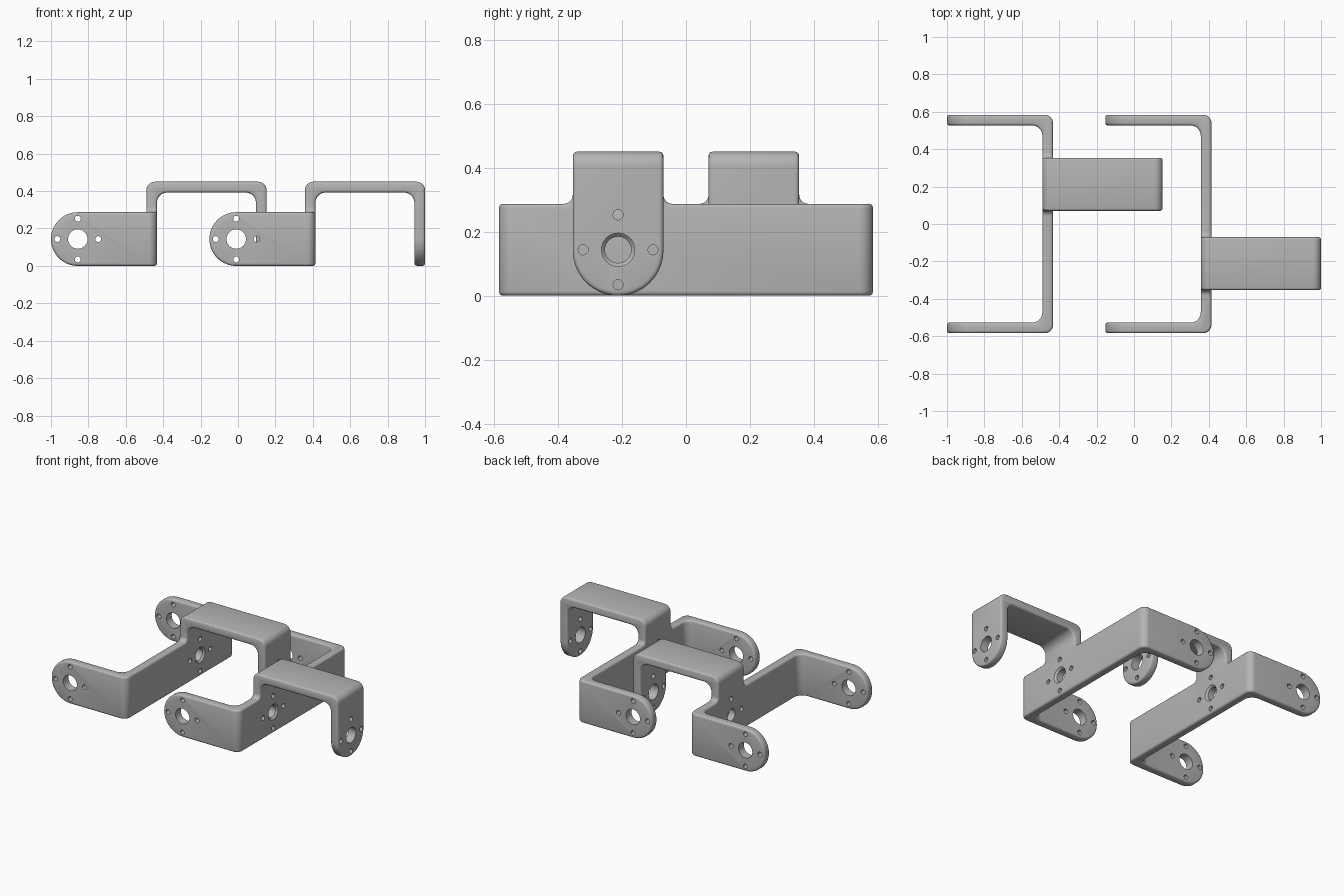
import bpy, bmesh, math
from mathutils import Vector

if "Cube" in bpy.data.objects:
    bpy.data.objects.remove(bpy.data.objects["Cube"], do_unlink=True)

# Shared dimensions of the two brackets
TIP, WEB_IN, WEB_OUT, LEG_IN, LEG_OUT = -1.0, -0.49, -0.433, 0.096, 0.153
HALF, ARM_IN = 0.584, 0.527
HEIGHT, TOP, TOP_IN = 0.287, 0.45, 0.392
TAB_Y, TAB_HALF = 0.212, 0.1415
R_OUT, R_IN, FLARE = 0.045, 0.055, 0.028
MID = HEIGHT / 2

gray = bpy.data.materials.new("plain gray")
gray.use_nodes = True
color = (0.46, 0.46, 0.46, 1)
gray.diffuse_color = color
gray.node_tree.nodes["Principled BSDF"].inputs["Base Color"].default_value = color


def rounded(corners, steps=8):
    """Outline with right-angle corners (a, b, optional radius) rounded off."""
    pts = []
    for i, c in enumerate(corners):
        p = Vector(c[:2])
        if len(c) == 2:
            pts.append(p)
            continue
        r = c[2]
        d1 = (Vector(corners[i - 1][:2]) - p).normalized()
        d2 = (Vector(corners[(i + 1) % len(corners)][:2]) - p).normalized()
        center = p + r * (d1 + d2)
        for k in range(steps + 1):
            t = math.pi / 2 * k / steps
            pts.append(center - r * (d2 * math.cos(t) + d1 * math.sin(t)))
    return [(round(p.x, 5), round(p.y, 5)) for p in pts]


def place(axis, a, b, depth):
    return {"x": (depth, a, b), "y": (a, depth, b), "z": (a, b, depth)}[axis]


def solid(name, bm):
    bmesh.ops.remove_doubles(bm, verts=bm.verts, dist=1e-4)
    bmesh.ops.recalc_face_normals(bm, faces=bm.faces)
    mesh = bpy.data.meshes.new(name)
    bm.to_mesh(mesh)
    bm.free()
    mesh.materials.append(gray)
    ob = bpy.data.objects.new(name, mesh)
    bpy.context.collection.objects.link(ob)
    return ob


def prism(name, pts, axis, lo, hi):
    """Extrude a flat outline along one axis."""
    clean = [p for i, p in enumerate(pts) if math.dist(p, pts[i - 1]) > 1e-4]
    bm = bmesh.new()
    rings = [[bm.verts.new(place(axis, a, b, d)) for a, b in clean] for d in (lo, hi)]
    for ring in rings:
        bm.faces.new(ring)
    n = len(clean)
    for i in range(n):
        j = (i + 1) % n
        bm.faces.new((rings[0][i], rings[0][j], rings[1][j], rings[1][i]))
    return solid(name, bm)


def drill(axis, a, b, lo, hi, r_lo, r_hi=None, sides=32):
    """Round or tapered hole cutter."""
    r_hi = r_hi or r_lo
    bm = bmesh.new()
    rings = []
    for d, r in ((lo, r_lo), (hi, r_hi)):
        angles = [2 * math.pi * k / sides for k in range(sides)]
        rings.append([bm.verts.new(place(axis, a + r * math.cos(t), b + r * math.sin(t), d))
                      for t in angles])
        bm.faces.new(rings[-1])
    for i in range(sides):
        j = (i + 1) % sides
        bm.faces.new((rings[0][i], rings[0][j], rings[1][j], rings[1][i]))
    return solid("hole_cutter", bm)


def apply(ob, mod):
    bpy.context.view_layer.objects.active = ob
    bpy.ops.object.modifier_apply(modifier=mod.name)


def combine(ob, other, operation):
    mod = ob.modifiers.new("combine", "BOOLEAN")
    mod.operation, mod.solver, mod.object = operation, "EXACT", other
    apply(ob, mod)
    bpy.data.objects.remove(other, do_unlink=True)


def bracket(name, side, shift):
    yc = TAB_Y * side
    y0, y1 = yc - TAB_HALF, yc + TAB_HALF

    # Wide channel: a web with two arms that end in half circles
    body = prism(name, rounded([
        (TIP - 0.1, HALF), (WEB_OUT, HALF, R_OUT), (WEB_OUT, -HALF, R_OUT),
        (TIP - 0.1, -HALF), (TIP - 0.1, -ARM_IN), (WEB_IN, -ARM_IN, R_IN),
        (WEB_IN, ARM_IN, R_IN), (TIP - 0.1, ARM_IN)]), "z", -0.1, 0.5)
    combine(body, prism("arm_outline", rounded([
        (TIP, 0, MID), (0, 0), (0, HEIGHT), (TIP, HEIGHT, MID)], 14), "y", -1, 1), "INTERSECT")

    # Narrow channel: bridge rising from the web, with one hanging rounded leg
    bridge = prism("bridge", rounded([
        (WEB_IN, 0.25), (WEB_IN, TOP, R_OUT), (LEG_OUT, TOP, R_OUT), (LEG_OUT, -0.1),
        (LEG_IN, -0.1), (LEG_IN, TOP_IN, R_IN), (WEB_OUT, TOP_IN, R_IN),
        (WEB_OUT, 0.25)]), "y", -1, 1)
    combine(bridge, prism("leg_outline", rounded([
        (y0, 1), (y0, 0, TAB_HALF), (y1, 0, TAB_HALF), (y1, 1)], 14), "x", -2, 2), "INTERSECT")

    # Flared foot where the bridge meets the web
    foot = prism("foot", rounded([
        (y0 - FLARE, 0.2), (y1 + FLARE, 0.2), (y1 + FLARE, HEIGHT), (y1, HEIGHT, FLARE),
        (y1, 0.33), (y0, 0.33), (y0, HEIGHT, FLARE), (y0 - FLARE, HEIGHT)]),
        "x", WEB_IN, WEB_OUT)
    combine(body, bridge, "UNION")
    combine(body, foot, "UNION")

    # Merge flat areas, then soften the rims
    bm = bmesh.new()
    bm.from_mesh(body.data)
    bmesh.ops.remove_doubles(bm, verts=bm.verts, dist=2e-4)
    bmesh.ops.dissolve_limit(bm, angle_limit=math.radians(1), verts=bm.verts, edges=bm.edges)
    bm.to_mesh(body.data)
    bm.free()
    mod = body.modifiers.new("soft_rims", "BEVEL")
    mod.width, mod.segments = 0.013, 3
    mod.limit_method, mod.angle_limit = "ANGLE", math.radians(50)
    mod.use_clamp_overlap = False
    apply(body, mod)

    # Centre holes: arms, leg, and a smaller countersunk one in the web
    arm_x = TIP + MID
    cutters = [drill("y", arm_x, MID, -1, 1, 0.052),
               drill("x", yc, MID, 0, 0.5, 0.052),
               drill("x", yc, MID, -0.7, -0.2, 0.041),
               drill("x", yc, MID, WEB_OUT - 0.012, WEB_OUT + 0.01, 0.041, 0.063)]
    # Four screw holes round each centre hole
    for da, db in ((1, 0), (-1, 0), (0, 1), (0, -1)):
        da, db = da * 0.109, db * 0.109
        cutters.append(drill("y", arm_x + da, MID + db, -1, 1, 0.016, sides=12))
        cutters.append(drill("x", yc + da, MID + db, -0.7, 0.5, 0.016, sides=12))
    for cutter in cutters:
        combine(body, cutter, "DIFFERENCE")

    body.location.x = shift
    body.data.materials.clear()
    body.data.materials.append(gray)
    bpy.ops.object.select_all(action="DESELECT")
    body.select_set(True)
    bpy.context.view_layer.objects.active = body
    bpy.ops.object.shade_smooth_by_angle(angle=math.radians(35))


bracket("right_bracket", 1, 0)
bracket("left_bracket", -1, 1 - LEG_OUT)
